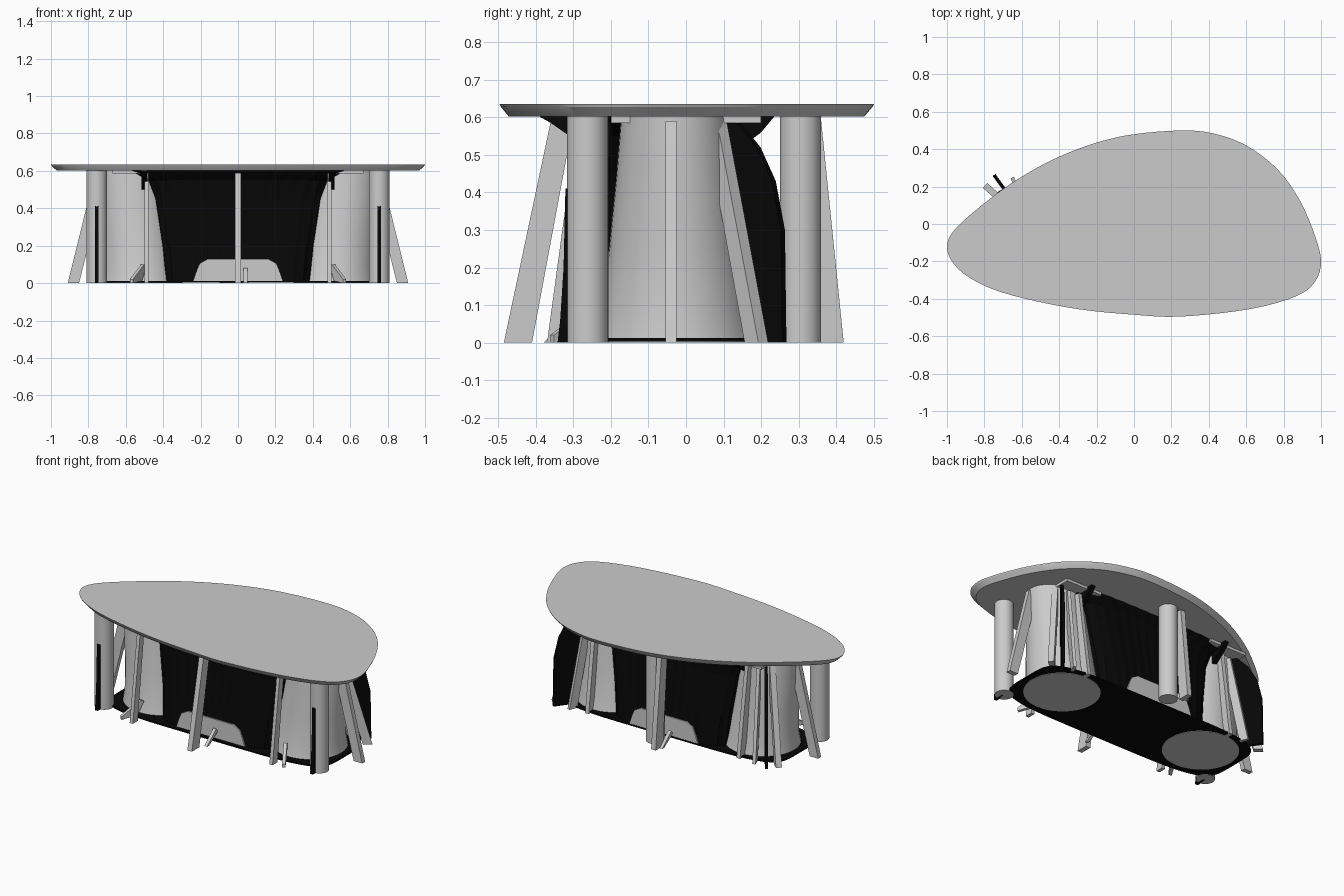
import bpy, bmesh, math
from mathutils import Vector

if "Cube" in bpy.data.objects:
    bpy.data.objects.remove(bpy.data.objects["Cube"])

dark = bpy.data.materials.new("dark")
dark.diffuse_color = (0.002, 0.002, 0.002, 1)
dark.use_nodes = True
dark.node_tree.nodes["Principled BSDF"].inputs["Base Color"].default_value = dark.diffuse_color


def finish(name, bm, mat=None, smooth=None):
    bmesh.ops.recalc_face_normals(bm, faces=bm.faces)
    me = bpy.data.meshes.new(name)
    bm.to_mesh(me)
    bm.free()
    ob = bpy.data.objects.new(name, me)
    bpy.context.collection.objects.link(ob)
    if mat:
        me.materials.append(mat)
    if smooth:
        bpy.ops.object.select_all(action='DESELECT')
        ob.select_set(True)
        bpy.context.view_layer.objects.active = ob
        bpy.ops.object.shade_smooth_by_angle(angle=math.radians(smooth))
    return ob


def loft(name, loops, mat=None, smooth=None, caps=True):
    # skin a stack of matching closed loops
    bm = bmesh.new()
    rings = [[bm.verts.new(p) for p in lp] for lp in loops]
    n = len(rings[0])
    for a, b in zip(rings, rings[1:]):
        for i in range(n):
            j = (i + 1) % n
            bm.faces.new((a[i], a[j], b[j], b[i]))
    if caps:
        bm.faces.new(rings[0][::-1])
        bm.faces.new(rings[-1])
    return finish(name, bm, mat, smooth)


def ellipse(cx, cy, rx, ry, z, n=40):
    return [(cx + rx * math.cos(2 * math.pi * i / n),
             cy + ry * math.sin(2 * math.pi * i / n), z) for i in range(n)]


def spline(pts, steps):
    # closed Catmull-Rom curve
    out, n = [], len(pts)
    for i in range(n):
        p0, p1, p2, p3 = [Vector(pts[(i + k) % n]) for k in (-1, 0, 1, 2)]
        for s in range(steps):
            t = s / steps
            out.append(0.5 * (2 * p1 + (p2 - p0) * t + (2 * p0 - 5 * p1 + 4 * p2 - p3) * t * t
                              + (3 * p1 - p0 - 3 * p2 + p3) * t ** 3))
    return out


def board(name, centre, angle, profile, thick, mat=None):
    # upright board: profile is (distance along angle, height)
    u = Vector((math.cos(angle), math.sin(angle), 0))
    w = Vector((-u.y, u.x, 0)) * thick / 2
    c = Vector((centre[0], centre[1], 0))
    side = [c + u * d + Vector((0, 0, z)) for d, z in profile]
    return loft(name, [[p - w for p in side], [p + w for p in side]], mat)


# egg-shaped table top with an undercut rim
egg = [(-1, -.13), (-.95, -.02), (-.75, .15), (-.58, .265), (-.4, .36), (-.2, .435), (0, .48),
       (.25, .5), (.42, .485), (.6, .42), (.77, .29), (.89, .12), (.97, -.07), (1, -.2),
       (.97, -.305), (.87, -.385), (.62, -.455), (.25, -.495), (0, -.485), (-.3, -.455),
       (-.6, -.395), (-.8, -.33), (-.94, -.24)]
outline = spline(egg, 4)
loft("table_top", [[(p.x * .97, p.y * .95, .602) for p in outline],
                   [(p.x * .997, p.y * .993, .628) for p in outline],
                   [(p.x, p.y, .635) for p in outline]], smooth=20)


def wall_loop(hx, y0, y1, z, rib=0.0, n=96):
    # rounded box outline with shallow ribs
    pts = []
    for i in range(n):
        a = 2 * math.pi * i / n
        c, s = math.cos(a), math.sin(a)
        k = (abs(c) ** 5 + abs(s) ** 5) ** -.2 * (1 - rib * (i % 2))
        pts.append((hx * c * k, (y0 + y1) / 2 + (y1 - y0) / 2 * s * k, z))
    return pts


# dark foot plate and ribbed core wall
loft("foot_plate", [wall_loop(.78, -.30, .23, z) for z in (.003, .012)], dark)
loft("core_wall", [wall_loop(.40, -.27, .22, .012, .015), wall_loop(.42, -.24, .20, .2, .015),
                   wall_loop(.46, -.21, .17, .45, .015), wall_loop(.50, -.22, .17, .55, .015),
                   wall_loop(.60, -.26, .20, .602, .015)], dark)

# pale arched panels low on the core wall
arch = [(-.24, .012), (.24, .012), (.22, .07), (.205, .105), (.16, .13),
        (-.16, .13), (-.205, .105), (-.22, .07)]
for nm, y in (("front_arch_panel", -.272), ("back_arch_panel", .222)):
    board(nm, (0, y), 0, arch, .01)

# round posts: one at the back, two at the front
for nm, x, y in (("back_post", 0, .305), ("left_post", -.755, -.262), ("right_post", .755, -.262)):
    loft(nm, [ellipse(x, y, .055, .055, z, 32) for z in (0, .605)], smooth=40)

# middle leaning slats and their short braces
for nm, s in (("front", -1), ("back", 1)):
    a = s * math.pi / 2
    off = .065 if s > 0 else 0
    board(nm + "_middle_slat", (-off, 0), a,
          [(.485 - off, 0), (.41 - off, 0), (.30, .59), (.36, .59)], .032)
    board(nm + "_middle_brace", (.04 - 2 * off, 0), a,
          [(.38, 0), (.36, 0), (.27, .06), (.29, .08)], .02)

# parts repeated at both ends
for nm, s in (("left", -1), ("right", 1)):
    def ang(deg):
        return math.radians(deg if s > 0 else 180 - deg)

    # flared oval pedestal
    cx = s * .54
    loft(nm + "_pedestal", [ellipse(s * x, -.025, rx, ry, z) for x, rx, ry, z in
                            ((.52, .225, .22, 0), (.525, .21, .20, .08), (.54, .20, .18, .25),
                             (.56, .19, .16, .45), (.57, .185, .148, .602))], smooth=40)
    # head plate under the top
    bm = bmesh.new()
    bmesh.ops.create_cube(bm, size=1)
    for v in bm.verts:
        v.co = (cx + v.co.x * .26, v.co.y * .4, .594 + v.co.z * .018)
    finish(nm + "_head_plate", bm)
    # end slat, leaning inwards
    board(nm + "_end_slat", (s * .6, -.04), ang(0),
          [(.31, 0), (.25, 0), (.10, .59), (.165, .59)], .03)
    # slats fanning out from the pedestal
    for k, (deg, foot, ht, th) in enumerate(((42, .345, .59, .035), (68, .295, .57, .02),
                                             (92, .26, .57, .025))):
        board(f"{nm}_back_slat_{k}", (cx, -.025), ang(deg),
              [(foot, 0), (foot - .055, 0), (.13, ht), (.18, ht)], th)
    # thin front slat
    board(nm + "_front_slat", (s * .49, 0), -math.pi / 2,
          [(.37, 0), (.32, 0), (.25, .59), (.29, .59)], .022)
    # little floor brace
    board(nm + "_floor_brace", (s * .52, -.27), ang(-60),
          [(0, .012), (.1, .0), (.1, .02), (-.02, .1), (-.04, .09)], .02)
    # dark arched fins at the corners
    board(nm + "_back_fin", (cx, -.025), ang(54),
          [(.355, 0), (.23, 0), (.2, .3), (.12, .6), (.2, .59), (.27, .52), (.32, .43), (.35, .3)],
          .018, dark)
    board(nm + "_front_fin", (s * .755, 0), -math.pi / 2,
          [(.342, 0), (.27, 0), (.27, .42), (.321, .41), (.326, .2), (.335, .06)], .02, dark)
    # dark brackets under the top
    board(nm + "_front_bracket", (s * .5, 0), -math.pi / 2,
          [(.2, .602), (.39, .602), (.36, .585), (.31, .55), (.2, .5)], .03, dark)
    board(nm + "_back_bracket", (s * .5, 0), math.pi / 2,
          [(.12, .602), (.235, .602), (.2, .56), (.12, .5)], .03, dark)
